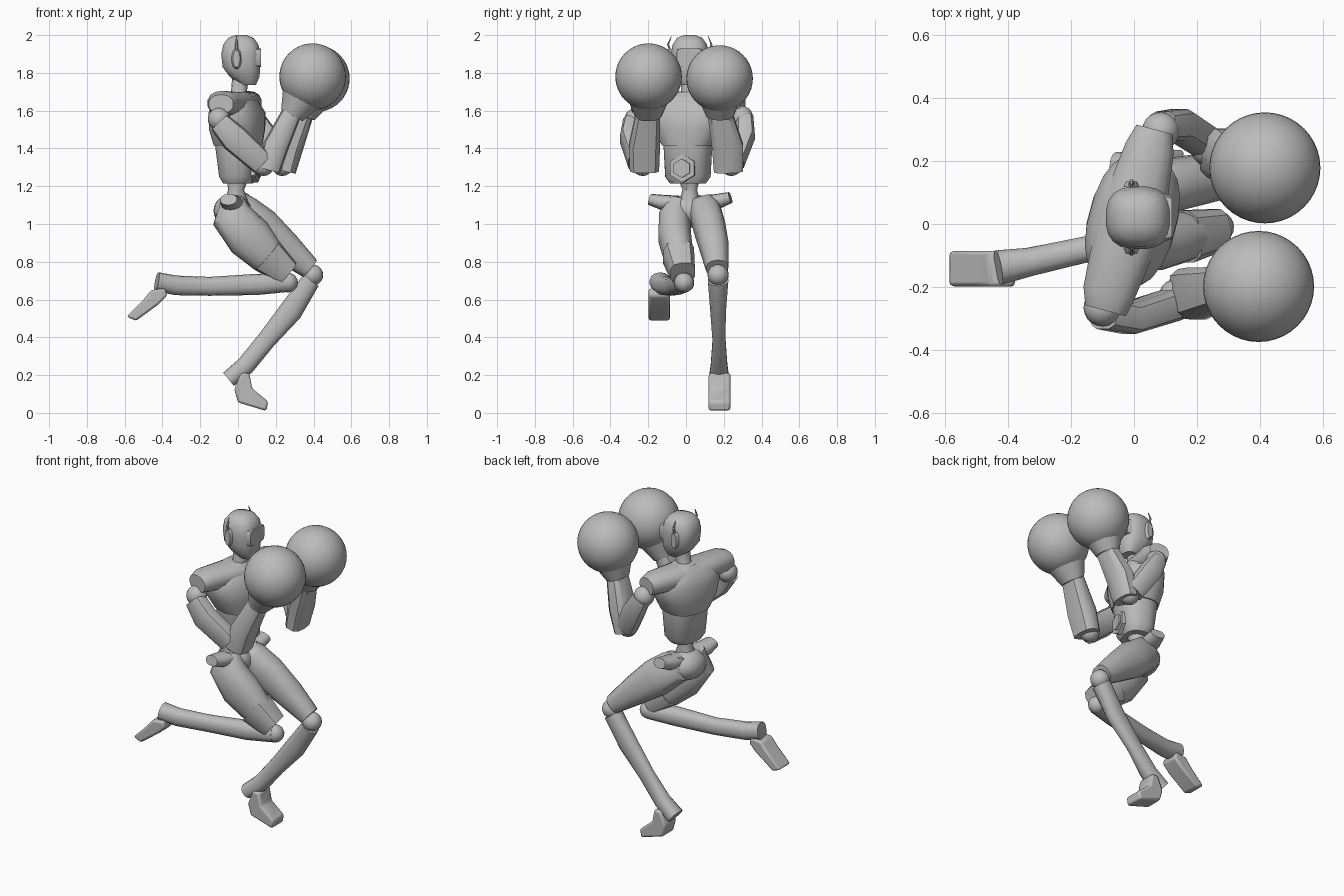
import bpy
import bmesh
import math
from mathutils import Vector, Matrix

default_cube = bpy.data.objects.get("Cube")
if default_cube:
    bpy.data.objects.remove(default_cube, do_unlink=True)

# One plain grey for the whole figure
grey = bpy.data.materials.new("plain grey")
grey.use_nodes = True
grey.diffuse_color = (.5, .5, .5, 1)
grey.node_tree.nodes["Principled BSDF"].inputs["Base Color"].default_value = (.5, .5, .5, 1)

ACROSS = Vector((0, 1, 0))
UP = Vector((0, 0, 1))
TWIST = Matrix.Rotation(math.radians(-15), 3, "Z")
CHEST_ACROSS = TWIST @ ACROSS
CHEST_FORWARD = TWIST @ Vector((1, 0, 0))


def finish(name, bm, sharp_angle=40):
    """Turn a bmesh into a smooth shaded object with sharp creases kept."""
    bmesh.ops.recalc_face_normals(bm, faces=bm.faces)
    for face in bm.faces:
        face.smooth = True
    mesh = bpy.data.meshes.new(name)
    bm.to_mesh(mesh)
    bm.free()
    mesh.set_sharp_from_angle(angle=math.radians(sharp_angle))
    mesh.materials.append(grey)
    obj = bpy.data.objects.new(name, mesh)
    bpy.context.collection.objects.link(obj)
    return obj


def loft(name, rings, side=ACROSS, sides=14, power=2.3, axis=None, sharp_angle=40):
    """Skin rounded sections (x, y, z, half width, half depth) along a path."""
    bm = bmesh.new()
    centres = [Vector(ring[:3]) for ring in rings]
    loops = []
    for i, (centre, ring) in enumerate(zip(centres, rings)):
        after = centres[min(i + 1, len(rings) - 1)]
        before = centres[max(i - 1, 0)]
        tangent = (axis or after - before).normalized()
        across = (side - tangent * side.dot(tangent)).normalized()
        depth = tangent.cross(across)
        loop = []
        for k in range(sides):
            angle = math.tau * (k + .5) / sides
            u, v = (math.copysign(abs(w) ** (2 / power), w)
                    for w in (math.cos(angle), math.sin(angle)))
            loop.append(bm.verts.new(centre + across * u * ring[3] + depth * v * ring[4]))
        loops.append(loop)
    for lower, upper in zip(loops, loops[1:]):
        for k in range(sides):
            j = (k + 1) % sides
            bm.faces.new((lower[k], lower[j], upper[j], upper[k]))
    bm.faces.new(loops[0])
    bm.faces.new(loops[-1])
    return finish(name, bm, sharp_angle)


def ball(name, centre, size, segments=20):
    """Sphere, or ellipsoid when size is a triple."""
    scale = size if isinstance(size, tuple) else (size, size, size)
    bm = bmesh.new()
    bmesh.ops.create_uvsphere(bm, u_segments=segments, v_segments=segments // 2, radius=1)
    bmesh.ops.scale(bm, vec=scale, verts=bm.verts)
    bmesh.ops.translate(bm, vec=centre, verts=bm.verts)
    return finish(name, bm, 60)


def slab(name, outline, y_low, y_high):
    """Side profile in x and z, extruded across and bevelled."""
    bm = bmesh.new()
    face = bm.faces.new([bm.verts.new((x, y_low, z)) for x, z in outline])
    grown = bmesh.ops.extrude_face_region(bm, geom=[face])["geom"]
    moved = [v for v in grown if isinstance(v, bmesh.types.BMVert)]
    bmesh.ops.translate(bm, vec=(0, y_high - y_low, 0), verts=moved)
    bevel = finish(name, bm).modifiers.new("soft edges", "BEVEL")
    bevel.width = .012
    bevel.segments = 2


# Head, neck and visor
loft("head", [(.055, .02, 1.735, .045, .04), (.035, .02, 1.78, .08, .08),
              (.018, .02, 1.83, .095, .1), (.015, .02, 1.9, .1, .105),
              (.015, .02, 1.95, .092, .094), (.015, .02, 1.985, .068, .068),
              (.015, .02, 2, .03, .03)], axis=UP, sides=20, power=2.6)
loft("neck", [(-.01, .015, 1.64, .065, .065), (.005, .015, 1.7, .042, .042),
              (.015, .02, 1.79, .045, .045)], axis=UP)
loft("visor", [(.08, .02, 1.88, .08, .05), (.121, .02, 1.88, .068, .05)], sides=12, power=6)

# Ear discs with thin aerials
for label, direction in (("near", -1), ("far", 1)):
    y = .02 + direction * .097
    outer = y + direction * .018
    loft(label + "_ear", [(-.008, y, 1.875, .026, .056), (-.008, outer, 1.875, .018, .046)],
         side=Vector((1, 0, 0)), sides=12)
    loft(label + "_aerial", [(-.008, y, 1.9, .008, .01), (-.008, outer, 1.95, .006, .008),
                             (-.008, y, 1.995, .002, .002)], axis=UP, sides=6)

# Twisted torso
loft("chest", [(0, .01, 1.415, .135, .125), (-.005, .01, 1.5, .185, .14),
               (-.005, .01, 1.59, .215, .138), (-.015, .01, 1.655, .19, .105),
               (-.01, .015, 1.7, .08, .06)], side=CHEST_ACROSS, axis=UP, sides=20, power=2.5)
loft("belly", [(0, .01, 1.215, .095, .075), (0, .01, 1.25, .12, .095),
               (0, .01, 1.42, .128, .118)], side=CHEST_ACROSS, axis=UP, sides=20, power=2.5)
loft("shoulder_yoke", [(-.09, -.275, 1.635, .068, .05), (-.08, -.22, 1.64, .085, .065),
                       (-.01, .01, 1.63, .11, .07), (.05, .24, 1.64, .08, .065),
                       (.065, .3, 1.635, .06, .05)], side=CHEST_FORWARD, axis=CHEST_ACROSS)

# Hexagonal belt plate with a raised centre
plate_middle = Vector((.085, -.015, 1.295))
for name, radius, start, end in (("belly_plate", .075, -.05, .022), ("belly_stud", .05, 0, .032)):
    ends = (plate_middle + CHEST_FORWARD * reach for reach in (start, end))
    loft(name, [(*point, radius, radius) for point in ends],
         side=CHEST_ACROSS, sides=6, power=2)

# Waist and pelvis
loft("waist", [(-.01, .02, 1.1, .06, .07), (-.01, .02, 1.18, .04, .042),
               (0, .015, 1.25, .06, .06)], axis=UP)
ball("pelvis", (-.03, .025, 1.07), (.1, .125, .09))
loft("near_hip_wing", [(-.02, -.04, 1.11, .06, .04), (-.04, -.13, 1.115, .055, .04),
                       (-.05, -.19, 1.13, .045, .03)], side=Vector((1, 0, 0)))
loft("far_hip_wing", [(0, .08, 1.11, .06, .04), (.01, .17, 1.12, .055, .04),
                      (.02, .235, 1.14, .045, .03)], side=Vector((1, 0, 0)))

# Legs: one bent back, one carrying the weight
loft("near_thigh", [(-.03, -.035, 1.14, .055, .06), (-.03, -.06, 1.04, .085, .11),
                    (.06, -.06, .93, .088, .122), (.15, -.04, .835, .08, .1),
                    (.255, -.02, .745, .065, .07)])
loft("far_thigh", [(0, .08, 1.14, .055, .06), (.01, .1, 1.07, .085, .105),
                   (.12, .125, .98, .085, .11), (.25, .15, .875, .078, .087),
                   (.38, .165, .765, .06, .058)])
loft("near_knee_cuff", [(.15, -.04, .835, .086, .1), (.262, -.018, .74, .068, .072)],
     sides=10, power=3)
ball("near_knee", (.265, -.01, .69), .052)
ball("far_knee", (.395, .17, .73), .056)
loft("near_shin", [(.26, -.01, .69, .055, .05), (.1, -.045, .68, .05, .056),
                   (-.15, -.08, .67, .042, .05), (-.33, -.12, .675, .046, .052),
                   (-.43, -.138, .695, .056, .05)])
loft("far_shin", [(.385, .17, .7, .055, .05), (.28, .17, .54, .042, .062),
                  (.15, .175, .385, .035, .05), (.04, .175, .25, .045, .05),
                  (-.05, .175, .178, .055, .045)])
slab("near_foot", [(-.46, .65), (-.385, .66), (-.375, .62), (-.42, .575), (-.54, .487),
                   (-.59, .51), (-.5, .6)], -.198, -.085)
slab("far_foot", [(-.02, .125), (0, .055), (.15, .01), (.16, .06), (.075, .13),
                  (.06, .21), (.015, .21)], .12, .235)

# Arms
ball("near_shoulder", (-.1, -.265, 1.555), .06)
ball("far_shoulder", (.085, .295, 1.565), .06)
loft("near_upper_arm", [(-.095, -.285, 1.535, .05, .058), (-.02, -.3, 1.455, .05, .075),
                        (.125, -.255, 1.325, .052, .066)], sides=10, power=3)
loft("far_upper_arm", [(.09, .31, 1.56, .048, .052), (.14, .315, 1.47, .052, .066),
                       (.225, .26, 1.325, .05, .062)], sides=10, power=3)
loft("near_forearm", [(.165, -.22, 1.285, .08, .06), (.2, -.22, 1.41, .085, .068),
                      (.285, -.2, 1.59, .066, .052)], sides=10, power=3)
loft("far_forearm", [(.255, .225, 1.28, .08, .052), (.285, .22, 1.41, .085, .062),
                     (.35, .18, 1.58, .066, .05)], sides=10, power=3)
ball("near_elbow", (.135, -.23, 1.31), .056)
ball("far_elbow", (.235, .24, 1.31), .056)

# Round gloves with flared cuffs
for label, wrist, middle in (("near", (.285, -.2, 1.575), (.395, -.198, 1.78)),
                             ("far", (.345, .18, 1.57), (.415, .178, 1.77))):
    flare = Vector(wrist).lerp(Vector(middle), .5)
    loft(label + "_glove_cuff", [(*wrist, .072, .065), (*flare, .115, .115)], sides=20, power=2)
    ball(label + "_glove", middle, .176, 40)
